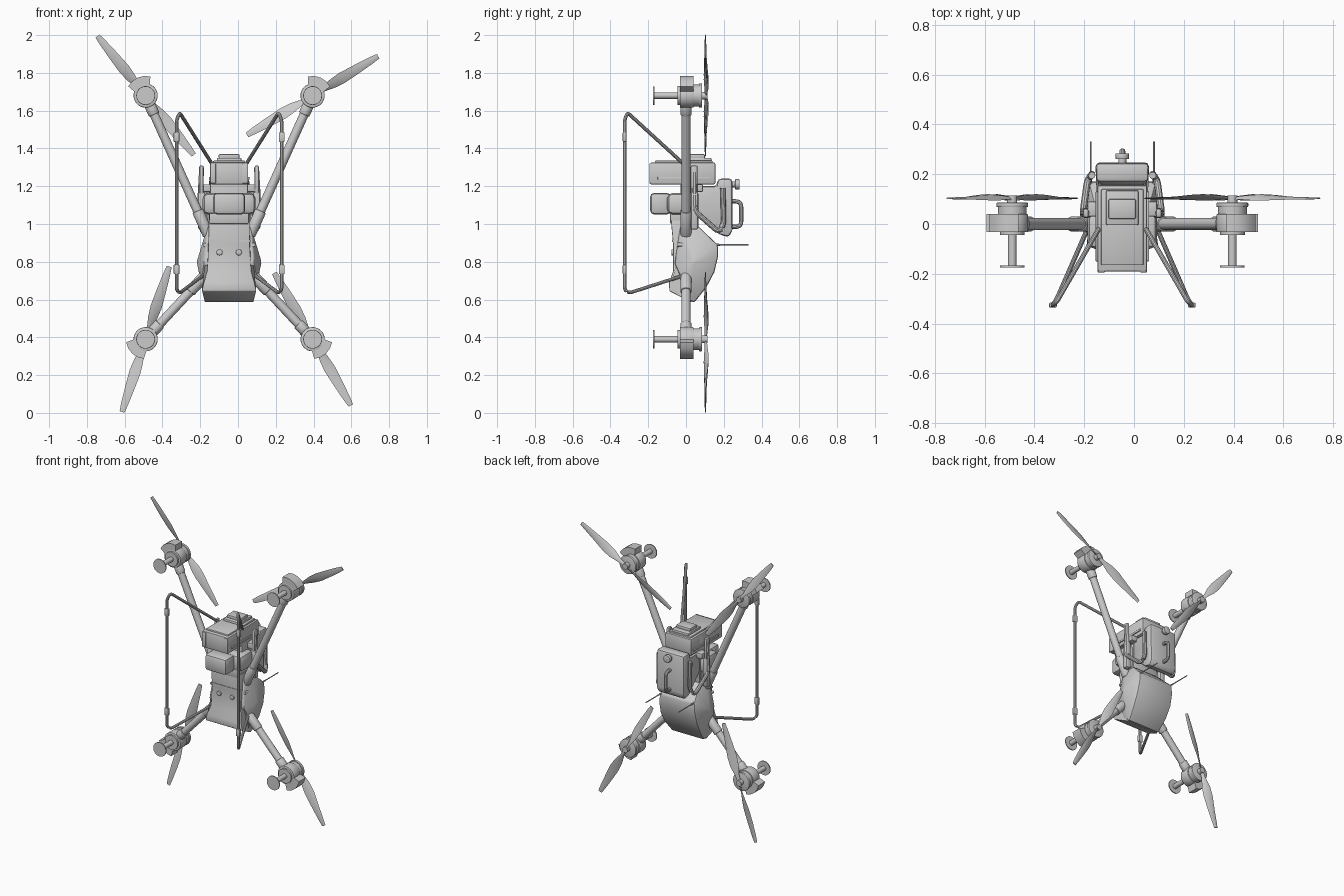
import bpy, bmesh, math
from mathutils import Vector, Matrix

if "Cube" in bpy.data.objects:
    bpy.data.objects.remove(bpy.data.objects["Cube"])

CX = -0.047  # symmetry plane of the airframe


def finish(name, bm, bevel=0, seg=2, angle=25):
    bmesh.ops.recalc_face_normals(bm, faces=bm.faces)
    if bevel:
        edges = [e for e in bm.edges if len(e.link_faces) == 2
                 and e.calc_face_angle(0) > math.radians(angle)]
        bmesh.ops.bevel(bm, geom=edges, offset=bevel, segments=seg, profile=0.5,
                        affect='EDGES', clamp_overlap=True)
    me = bpy.data.meshes.new(name)
    bm.to_mesh(me)
    bm.free()
    ob = bpy.data.objects.new(name, me)
    bpy.context.collection.objects.link(ob)
    return ob


def box(name, x, y, z, bevel=0.008):
    """Box from (min, max) ranges; x is relative to the symmetry plane."""
    bm = bmesh.new()
    size = Matrix.Diagonal((x[1] - x[0], y[1] - y[0], z[1] - z[0], 1))
    mid = Matrix.Translation((CX + sum(x) / 2, sum(y) / 2, sum(z) / 2))
    bmesh.ops.create_cube(bm, size=1, matrix=mid @ size)
    return finish(name, bm, bevel)


def rod(name, p, q, r, r2=None, sides=24, bevel=0):
    p, q = Vector(p), Vector(q)
    d = q - p
    bm = bmesh.new()
    bmesh.ops.create_cone(bm, cap_ends=True, segments=sides, radius1=r,
                          radius2=r if r2 is None else r2, depth=d.length,
                          matrix=Matrix.Translation((p + q) / 2) @ d.to_track_quat('Z', 'Y').to_matrix().to_4x4())
    return finish(name, bm, bevel, 2, 50)


def hull_part(name, prof, bulge=None, bevel=0.01):
    """Side profile of (y, z, half width), closed across x; bulge = side centre."""
    bm = bmesh.new()
    sides = [[bm.verts.new((CX + s * w, y, z)) for y, z, w in prof] for s in (-1, 1)]
    n = len(prof)
    for i in range(n):
        j = (i + 1) % n
        bm.faces.new((sides[0][i], sides[0][j], sides[1][j], sides[1][i]))
    for s, vs in zip((-1, 1), sides):
        if bulge:
            c = bm.verts.new((CX + s * bulge[2], bulge[0], bulge[1]))
            for i in range(n):
                bm.faces.new((vs[i], vs[(i + 1) % n], c))
        else:
            bm.faces.new(vs)
    return finish(name, bm, bevel)


def tube(name, pts, r, cyclic=False):
    cu = bpy.data.curves.new(name, 'CURVE')
    cu.dimensions = '3D'
    cu.bevel_depth, cu.bevel_resolution, cu.use_fill_caps = r, 3, True
    sp = cu.splines.new('POLY')
    sp.points.add(len(pts) - 1)
    for p, co in zip(sp.points, pts):
        p.co = (*co, 1)
    sp.use_cyclic_u = cyclic
    ob = bpy.data.objects.new(name, cu)
    bpy.context.collection.objects.link(ob)
    bpy.ops.object.select_all(action='DESELECT')
    ob.select_set(True)
    bpy.context.view_layer.objects.active = ob
    bpy.ops.object.convert(target='MESH')


def rounded(pts, r, steps=5):
    """Round the inner corners of a polyline."""
    pts = [Vector(p) for p in pts]
    out = [pts[0]]
    for a, b, c in zip(pts, pts[1:], pts[2:]):
        p, q = b + (a - b).normalized() * r, b + (c - b).normalized() * r
        for i in range(steps + 1):
            t = i / steps
            out.append(p * (1 - t) ** 2 + b * 2 * t * (1 - t) + q * t * t)
    return out + [pts[-1]]


def blade(name, c, ang, hand):
    """One twisted propeller blade lofted from radius, chord, twist and y lift."""
    bm = bmesh.new()
    u = Vector((math.cos(ang), 0, math.sin(ang)))
    v = Vector((-math.sin(ang), 0, math.cos(ang))) * hand
    rings = []
    for r, chord, tw, lift in ((0.0, .022, 30, .0), (.05, .026, 38, .004), (.12, .056, 28, .005),
                               (.18, .064, 20, .004), (.27, .052, 12, .001), (.36, .038, 7, 0), (.405, .027, 5, 0)):
        t = math.radians(tw)
        w = v * math.cos(t) + Vector((0, math.sin(t), 0))
        nrm = Vector((0, math.cos(t), 0)) - v * math.sin(t)
        o = Vector(c) + u * r + Vector((0, lift, 0))
        rings.append([bm.verts.new(o + w * chord * a + nrm * b) for a, b in
                      ((-.5, 0), (-.2, .0035), (.25, .004), (.5, 0), (.25, -.003), (-.2, -.002))])
    for a, b in zip(rings, rings[1:]):
        for i in range(6):
            bm.faces.new((a[i], a[(i + 1) % 6], b[(i + 1) % 6], b[i]))
    bm.faces.new(rings[0])
    bm.faces.new(rings[-1])
    finish(name, bm)


# Arms, motors and propellers
for side, s in (("left", -1), ("right", 1)):
    for level, root, mz, angs in (("upper", (.118, .96), 1.68, (129, 31)), ("lower", (.125, .73), .39, (72, 120))):
        n = f"{side}_{level}_"
        a = Vector((CX + s * root[0], 0, root[1]))
        m = Vector((CX + s * .442, 0, mz))
        d = (m - a).normalized()
        at = lambda y: (m.x, y, m.z)
        rod(n + "arm", a, m, .024)
        rod(n + "arm_socket", a - d * .02, a + d * .12, .03, bevel=.005)
        rod(n + "arm_collar", m - d * .11, m - d * .05, .03, bevel=.004)
        rod(n + "motor_housing", at(-.033), at(.04), .064, sides=32, bevel=.004)
        # fan-shaped cap on the outer side of the housing
        bm = bmesh.new()
        base = math.atan2(d.z, d.x)
        ring = [(.045, -55)] + [(.104, t) for t in range(-38, 39, 19)] + [(.045, 55)]
        rows = [[bm.verts.new((m.x + r * math.cos(base + math.radians(t)), y,
                               m.z + r * math.sin(base + math.radians(t)))) for r, t in ring] for y in (-.033, .04)]
        bm.faces.new(rows[0])
        bm.faces.new(rows[1])
        for i in range(len(ring)):
            j = (i + 1) % len(ring)
            bm.faces.new((rows[0][i], rows[0][j], rows[1][j], rows[1][i]))
        finish(n + "housing_fin", bm)
        rod(n + "motor", at(.035), at(.075), .058, sides=32)
        rod(n + "motor_rim", at(.068), at(.086), .064, sides=32, bevel=.004)
        rod(n + "propeller_hub", at(.08), at(.115), .02, sides=16)
        rod(n + "foot_post", at(-.168), at(-.03), .017)
        rod(n + "foot_boss", at(-.045), at(-.03), .05, sides=32)
        rod(n + "foot_disc", at(-.174), at(-.167), .049, sides=32)
        ang = math.radians(angs[0] if s < 0 else angs[1])
        for k in (0, 1):
            blade(n + f"blade_{k + 1}", at(.102), ang + k * math.pi, 1 if (s < 0) == (level == "upper") else -1)

# Lower hull: rear shell and front plate
hull_part("rear_shell", [(-.03, .99, .115), (.07, .985, .11), (.11, .945, .12), (.168, .89, .135),
                         (.17, .83, .14), (.15, .745, .142), (.108, .665, .138), (.045, .585, .125),
                         (0, .60, .13), (-.02, .70, .15), (-.06, .79, .135)],
          bulge=(.04, .80, .172))
hull_part("front_plate", [(-.08, 1.02, .108), (0, 1.02, .108), (.03, .90, .11), (.03, .60, .125), (.03, .585, .13),
                          (-.088, .645, .145), (-.09, .69, .135), (-.068, .75, .118), (-.068, .89, .11)], bevel=.005)
box("plate_seam", (-.112, .112), (-.074, -.06), (.905, .915), 0)
for s in (-1, 1):
    rod("front_sensor", (CX + s * .051, -.078, .85), (CX + s * .051, -.05, .85), .016, sides=20, bevel=.003)
    rod("hull_bolt", (CX + s * .128, -.045, .89), (CX + s * .128, 0, .89), .011, sides=12)
    x = CX + s * .127
    rod("antenna_base", (x, .13, .89), (x, .20, .89), .008, .004, 10)
    rod("antenna", (x, .18, .89), (x, .332, .89), .0035, sides=8)

# Spine and front payload
box("spine", (-.1, .1), (-.03, .06), (.93, 1.31))
box("payload_body", (-.14, .14), (-.10, .05), (1.05, 1.165), .03)
box("payload_base", (-.105, .105), (-.085, .05), (1.0, 1.08))
box("payload_nose", (-.085, .085), (-.19, -.08), (1.05, 1.165), .022)

# Upper equipment box with lid rails and cap
box("top_box", (-.1, .1), (-.19, .155), (1.21, 1.325), .007)
box("top_box_lid", (-.085, .085), (-.165, .14), (1.31, 1.335), .004)
for s in (-1, 1):
    box("top_box_rail", sorted((s * .09, s * .107)), (-.15, .13), (1.235, 1.25), .002)
    box("top_box_latch", sorted((s * .07, s * .1)), (-.194, -.16), (1.215, 1.32), .003)
box("cap_base", (-.065, .065), (-.005, .135), (1.325, 1.35), .006)
box("cap", (-.055, .055), (.02, .1), (1.345, 1.37), .006)

# Rear tank with filler knob and carry handle
hull_part("rear_tank", [(.05, 1.20, .1), (.16, 1.20, .1), (.17, 1.24, .107), (.245, 1.24, .107), (.247, .965, .107),
                        (.225, .93, .107), (.175, .945, .107), (.05, 1.06, .1)], bevel=.016)
rod("filler_neck", (CX, .24, 1.21), (CX, .263, 1.21), .016, sides=16)
rod("filler_knob", (CX, .26, 1.21), (CX, .284, 1.21), .027, sides=12, bevel=.003)
tube("handle", rounded([(CX, .235, 1.12), (CX, .292, 1.12), (CX, .292, .985), (CX, .235, .985)], .03), .012)

# Side frames around the tank and hoop skids
for side, s in (("left", -1), ("right", 1)):
    X = lambda o: CX + s * o
    tube(side + "_tank_frame", rounded([(X(.145), .045, 1.30), (X(.158), .045, 1.07), (X(.14), .175, .955),
                                        (X(.122), .20, 1.0), (X(.122), .195, 1.19)], .03), .014)
    box(side + "_side_pad", sorted((s * .125, s * .165)), (.025, .065), (.97, 1.17), .012)
    box(side + "_side_strap", sorted((s * .135, s * .158)), (.025, .062), (1.15, 1.31), .009)
    box(side + "_frame_mount", sorted((s * .09, s * .14)), (.03, .09), (1.17, 1.21), .006)
    tube(side + "_skid", rounded([(X(.095), -.02, 1.325), (X(.262), -.31, 1.59), (X(.278), -.325, 1.55),
                                  (X(.278), -.325, .65), (X(.262), -.30, .635), (X(.14), -.02, .725)], .018), .0095)
    for z in (1.46, .76):
        box(side + "_skid_clamp", sorted((s * .263, s * .294)), (-.335, -.316), (z - .025, z + .025), .004)

# Smooth shading with sharp edges kept
bpy.ops.object.select_all(action='SELECT')
bpy.context.view_layer.objects.active = bpy.context.scene.objects[0]
bpy.ops.object.shade_smooth_by_angle(angle=math.radians(30))
